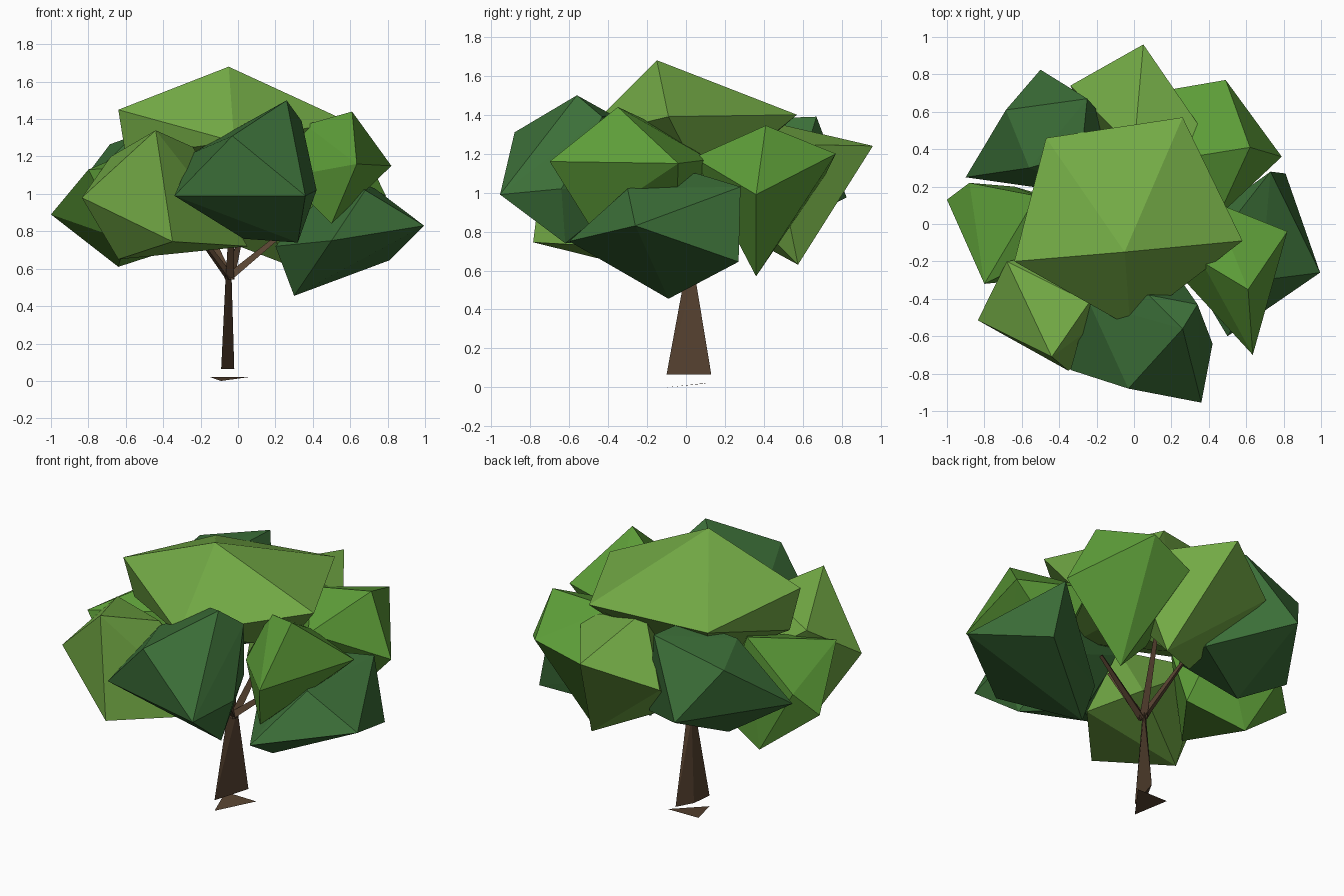
import bpy, bmesh
from mathutils import Vector

if "Cube" in bpy.data.objects:
    bpy.data.objects.remove(bpy.data.objects["Cube"])


def material(name, rgb):
    m = bpy.data.materials.new(name)
    m.diffuse_color = (*rgb, 1)
    m.use_nodes = True
    m.node_tree.nodes["Principled BSDF"].inputs["Base Color"].default_value = m.diffuse_color
    return m


LIGHT = material("light_leaf", (.17, .40, .06))
MID = material("mid_leaf", (.11, .34, .04))
DARK = material("dark_leaf", (.045, .16, .04))
BARK = material("bark", (.095, .055, .03))


def finish(name, bm, mat):
    me = bpy.data.meshes.new(name)
    bm.to_mesh(me)
    bm.free()
    me.materials.append(mat)
    ob = bpy.data.objects.new(name, me)
    bpy.context.collection.objects.link(ob)
    return ob


def clump(name, mat, *corners):
    """Faceted leaf mass: the hull around a few corner points."""
    bm = bmesh.new()
    for c in corners:
        bm.verts.new(c)
    res = bmesh.ops.convex_hull(bm, input=bm.verts)
    loose = {g for g in res["geom_interior"] + res["geom_unused"]
             if isinstance(g, bmesh.types.BMVert)}
    bmesh.ops.delete(bm, geom=list(loose), context='VERTS')
    bmesh.ops.recalc_face_normals(bm, faces=bm.faces)
    finish(name, bm, mat)


def branch(name, start, end, r):
    """Three-sided tapered limb."""
    a, b = Vector(start), Vector(end)
    d = b - a
    bm = bmesh.new()
    bmesh.ops.create_cone(bm, cap_ends=True, segments=3, radius1=r,
                          radius2=r * .5, depth=d.length)
    bmesh.ops.rotate(bm, verts=bm.verts,
                     matrix=d.to_track_quat('Z', 'Y').to_matrix())
    bmesh.ops.translate(bm, verts=bm.verts, vec=(a + b) / 2)
    finish(name, bm, BARK)


# leaf clumps: crown, then round the sides
clump("crown_clump", LIGHT, (-.05, -.15, 1.68), (-.64, -.2, 1.45),
      (-.02, -.55, 1.28), (.58, -.09, 1.39), (.26, .57, 1.40),
      (-.47, .46, 1.38), (-.6, -.15, 1.2), (.25, .1, 1.02), (-.2, .1, 1.0))
clump("front_clump", DARK, (.26, -.56, 1.5), (-.03, -.88, 1.31),
      (-.34, -.78, .99), (.36, -.955, .99), (.32, -.62, .74),
      (.42, -.64, 1.02), (.34, -.43, 1.39), (.03, -.4, .76),
      (-.24, -.42, 1.22), (.08, -.38, 1.4), (.25, -.3, 1.0))
clump("front_right_clump", MID, (.61, -.35, 1.44), (.82, -.04, 1.15),
      (.635, -.7, 1.16), (.5, -.5, .84), (.25, -.28, 1.09),
      (.36, -.2, 1.37), (.42, .12, 1.17), (.5, -.05, .85))
clump("right_clump", DARK, (.995, -.26, .83), (.81, .27, .645),
      (.3, -.09, .455), (.5, -.6, .75), (.68, -.3, 1.02),
      (.73, .28, 1.03), (.55, .05, 1.1), (.2, -.1, .72))
clump("back_right_clump", MID, (.62, .41, 1.345), (.49, .77, 1.2),
      (.79, .36, .99), (.4, .36, .57), (.45, .04, 1.18),
      (.2, .72, 1.1), (.12, .25, .85), (.25, .35, 1.3))
clump("back_clump", LIGHT, (.05, .96, 1.24), (.4, .45, 1.25),
      (-.34, .74, 1.1), (.24, .575, .63), (0, .4, 1.37), (-.15, .3, .78),
      (.1, .1, 1.1))
clump("front_left_clump", LIGHT, (-.44, -.71, 1.34), (-.835, -.515, .98),
      (-.35, -.785, .745), (-.64, -.4, .65), (.05, -.35, .72),
      (-.24, -.42, 1.25), (-.68, -.2, 1.2), (-.15, -.1, .82))
clump("left_clump", MID, (-1, .13, .89), (-.8, -.32, 1.13),
      (-.88, .22, 1.02), (-.64, .2, .61), (-.52, .15, 1.25),
      (-.3, .1, .72), (-.6, -.3, .75), (-.35, -.1, 1.15))
clump("back_left_clump", DARK, (-.25, .67, 1.39), (-.685, .61, 1.265),
      (-.5, .825, .975), (-.9, .25, .98), (-.28, .38, 1.38),
      (-.5, .3, .72), (-.1, .5, .82), (-.56, .3, 1.31), (-.2, .15, .9))

# flat tapering trunk
clump("trunk", BARK, (-.09, -.1, .065), (-.02, .13, .065), (-.075, .03, .065),
      (-.065, -.005, .58), (-.035, .045, .58), (-.06, .03, .58))

# limbs fanning out into the leaves
fork = (-.045, .02, .55)
for i, tip in enumerate([(-.3, -.1, .9), (-.03, -.25, .95), (.28, .05, .82),
                         (.05, .25, .95), (-.2, .2, .9)]):
    branch(f"limb_{i + 1}", fork, tip, .026)

# loose triangle at the foot
bm = bmesh.new()
bm.faces.new([bm.verts.new(p) for p in
              ((-.155, .1, .022), (-.09, -.1, 0), (.055, .1, .02))])
finish("root_base", bm, BARK)
